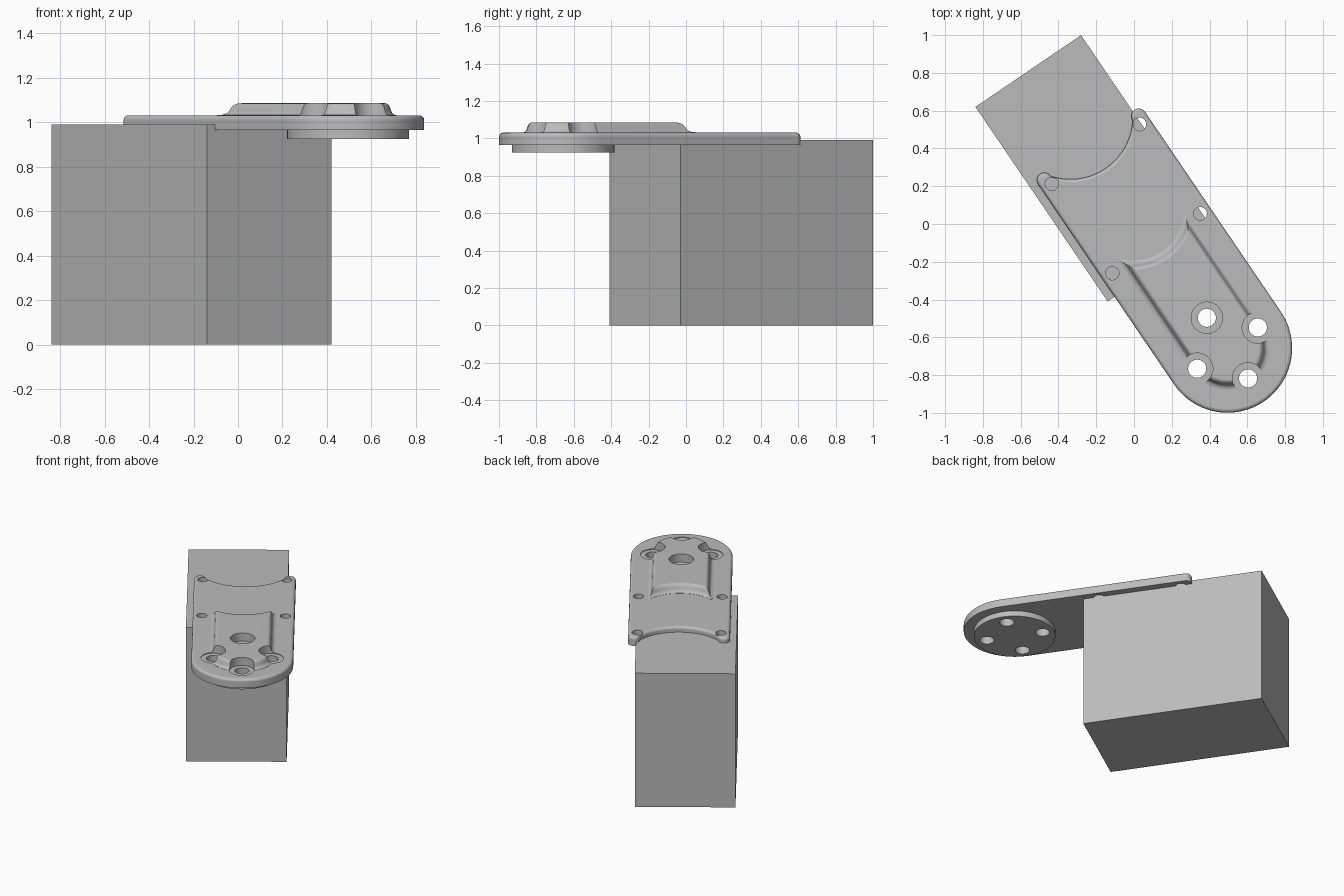
import bpy, bmesh
from math import sin, cos, asin, sqrt, pi, radians

if "Cube" in bpy.data.objects:
    bpy.data.objects.remove(bpy.data.objects["Cube"])

grey = bpy.data.materials.new("plain grey")
grey.use_nodes = True
grey.diffuse_color = (0.5, 0.5, 0.5, 1)
grey.node_tree.nodes["Principled BSDF"].inputs["Base Color"].default_value = (0.5, 0.5, 0.5, 1)

# The round end of the arm is the local origin; the arm runs along local y
PIVOT = (0.495, -0.657, 0)
TURN = radians(34.2)


def arc(cx, cy, r, start, end, n):
    """Points on an arc, angles in radians."""
    return [(cx + r * cos(start + (end - start) * k / n),
             cy + r * sin(start + (end - start) * k / n)) for k in range(n + 1)]


def loft(name, rings):
    """Closed solid through a stack of (outline, z) rings."""
    bm = bmesh.new()
    loops = [[bm.verts.new((x, y, z)) for x, y in pts] for pts, z in rings]
    for low, high in zip(loops, loops[1:]):
        for k in range(len(low)):
            j = (k + 1) % len(low)
            bm.faces.new((low[k], low[j], high[j], high[k]))
    bm.faces.new(loops[0][::-1])
    bm.faces.new(loops[-1])
    bmesh.ops.recalc_face_normals(bm, faces=bm.faces)
    mesh = bpy.data.meshes.new(name)
    bm.to_mesh(mesh)
    bm.free()
    mesh.materials.append(grey)
    obj = bpy.data.objects.new(name, mesh)
    bpy.context.collection.objects.link(obj)
    obj.location = PIVOT
    obj.rotation_euler.z = TURN
    return obj


def cylinder(name, x, y, r, z0, z1, n=48):
    circle = arc(x, y, r, 0, 2 * pi, n)[:-1]
    return loft(name, [(circle, z0), (circle, z1)])


def plate_outline(inset):
    """Round front end, straight sides, two rounded tips and a hollow back."""
    pts = arc(0, 0, 0.342 - inset, pi, 2 * pi, 48)
    pts += arc(0.302, 1.28, 0.04 - inset, 0, pi, 12)
    r = 0.33 + inset
    a = asin((0.262 + inset) / r)
    pts += arc(0, 1.48, r, a - pi / 2, -a - pi / 2, 32)[1:-1]
    pts += arc(-0.302, 1.28, 0.04 - inset, 0, pi, 12)
    return pts


def boss_outline(inset):
    """Round front end, straight sides and a hollow back with sharp corners."""
    half, r = 0.21 - inset, 0.28 + inset
    a = asin(half / r)
    return (arc(0, 0, half, pi, 2 * pi, 40)
            + arc(0, 0.89, r, a - pi / 2, -a - pi / 2, 32))


# Main block
block_outline = [(-0.386, 0.561), (0.29, 0.561), (0.29, 1.806), (-0.386, 1.806)]
block = loft("block", [(block_outline, 0), (block_outline, 0.99)])

# Arm plate with a rounded upper edge
edge = 0.02
rings = [(plate_outline(0), 0.965)]
for k in range(6):
    t = k / 5 * pi / 2
    rings.append((plate_outline(edge * (1 - cos(t))), 1.03 - edge + edge * sin(t)))
plate = loft("arm_plate", rings)

# Raised boss with a filleted foot and rounded rim
boss_profile = [(-0.008, 1.028), (-0.008, 1.031), (0.004, 1.034), (0.012, 1.041),
                (0.017, 1.053), (0.021, 1.066), (0.027, 1.077), (0.035, 1.083),
                (0.045, 1.085)]
boss = loft("raised_boss", [(boss_outline(i), z) for i, z in boss_profile])

# Mounting disc under the round end
disc = cylinder("mounting_disc", 0, 0, 0.274, 0.925, 0.966, 64)

# Cutters: four counterbored bolt holes and four small screw holes
bores, pockets, screws = [], [], []
for k in range(4):
    x, y = 0.194 * cos(k * pi / 2), 0.194 * sin(k * pi / 2)
    bores.append(cylinder("bolt_cutter", x, y, 0.048, 0.8, 1.2))
    pockets.append(cylinder("pocket_cutter", x, y, 0.083, 1.025, 1.2))
for side in (-1, 1):
    for y in (0.67, 1.242):
        screws.append(cylinder("screw_cutter", side * 0.281, y, 0.035, 0.8, 1.2, 32))


def cut(obj, cutters):
    """Subtract each cutter and keep the result as plain mesh."""
    for cutter in cutters:
        mod = obj.modifiers.new("cut", 'BOOLEAN')
        mod.operation = 'DIFFERENCE'
        mod.solver = 'EXACT'
        mod.object = cutter
    graph = bpy.context.evaluated_depsgraph_get()
    mesh = bpy.data.meshes.new_from_object(obj.evaluated_get(graph))
    obj.modifiers.clear()
    obj.data = mesh


cut(plate, bores + pockets + screws)
cut(boss, pockets)
cut(disc, bores)
for cutter in bores + pockets + screws:
    bpy.data.objects.remove(cutter)

# Smooth the curved walls, keep edges sharp and flat faces flat
bpy.ops.object.select_all(action='DESELECT')
for obj in (plate, boss, disc):
    obj.select_set(True)
    bpy.context.view_layer.objects.active = obj
bpy.ops.object.shade_smooth_by_angle(angle=radians(35))
for obj in (plate, boss, disc):
    mod = obj.modifiers.new("flat_caps", 'WEIGHTED_NORMAL')
    mod.keep_sharp = True
